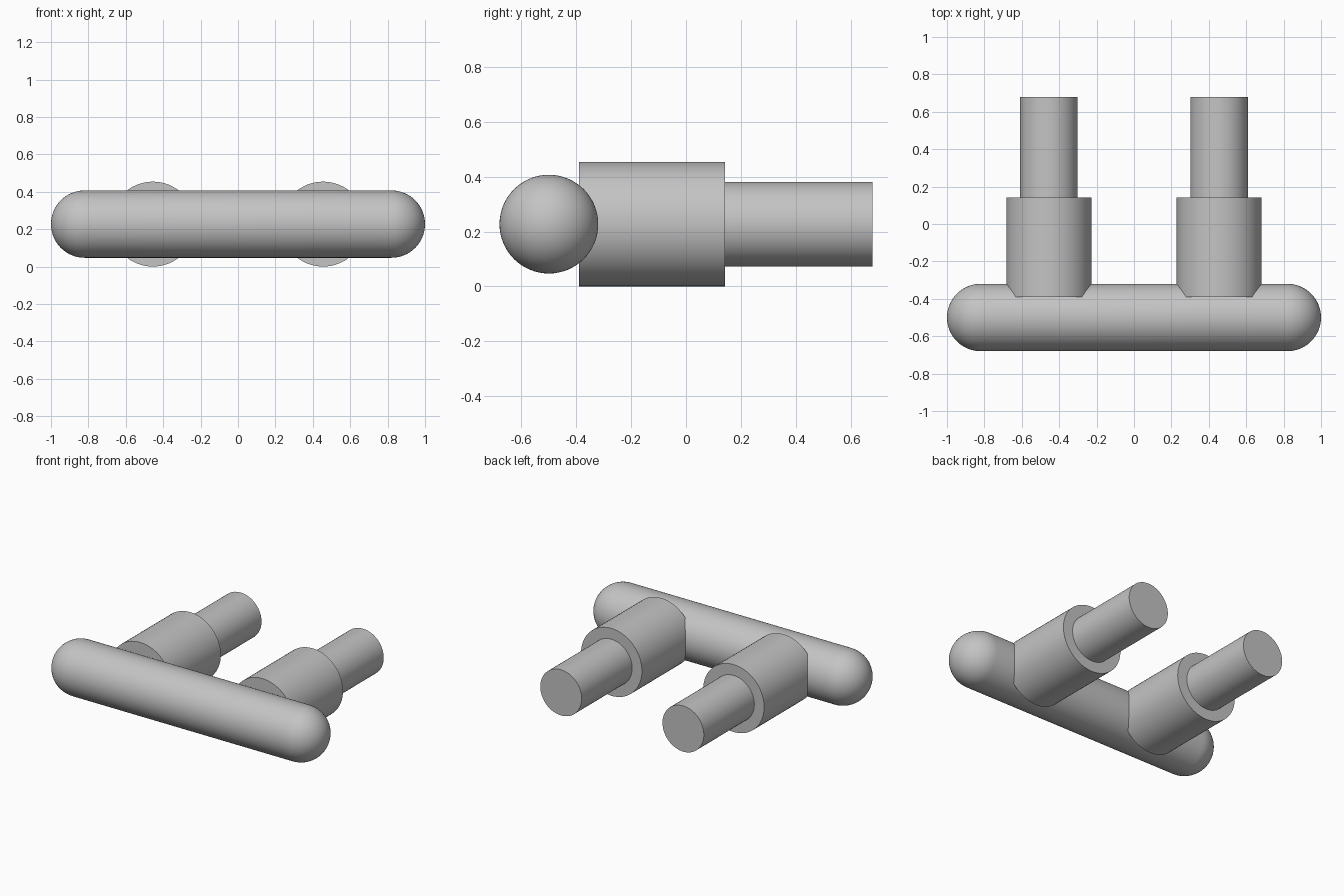
import bpy, bmesh
from math import pi, sin, cos, radians
from mathutils import Vector

cube = bpy.data.objects.get("Cube")
if cube:
    bpy.data.objects.remove(cube, do_unlink=True)

GREY = (0.55, 0.55, 0.55, 1.0)
grey = bpy.data.materials.new("plain grey")
grey.use_nodes = True
grey.diffuse_color = GREY
grey.node_tree.nodes["Principled BSDF"].inputs["Base Color"].default_value = GREY

AXIS_Z = 0.227


def lathe(name, profile, axis, location, steps=64):
    """Turn (radius, distance) points around an axis through the location."""
    axis = Vector(axis)
    bm = bmesh.new()
    verts = [bm.verts.new(axis * d + Vector((0, 0, r))) for r, d in profile]
    edges = [bm.edges.new(pair) for pair in zip(verts, verts[1:])]
    bmesh.ops.spin(bm, geom=verts + edges, cent=(0, 0, 0), axis=axis,
                   angle=2 * pi, steps=steps)
    bmesh.ops.remove_doubles(bm, verts=bm.verts, dist=0.0001)
    bmesh.ops.recalc_face_normals(bm, faces=bm.faces)
    mesh = bpy.data.meshes.new(name)
    bm.to_mesh(mesh)
    bm.free()
    mesh.materials.append(grey)
    mesh.shade_smooth()
    mesh.set_sharp_from_angle(angle=radians(30))
    obj = bpy.data.objects.new(name, mesh)
    obj.location = location
    bpy.context.collection.objects.link(obj)
    return obj


# Cross bar with hemispherical ends
R, HALF, N = 0.18, 0.82, 16
arc = [(R * sin(pi / 2 * i / N), HALF + R * cos(pi / 2 * i / N)) for i in range(N + 1)]
bar = arc + [(r, -d) for r, d in reversed(arc)]
lathe("cross_bar", bar, (1, 0, 0), (0, -0.5, AXIS_Z))

# Stepped posts: wide collar against the bar, narrow stem behind
post = [(0, -0.39), (0.227, -0.39), (0.227, 0.143),
        (0.154, 0.143), (0.154, 0.68), (0, 0.68)]
for side, x in (("left", 0.455), ("right", -0.455)):
    lathe(side + "_post", post, (0, 1, 0), (x, 0, AXIS_Z))
